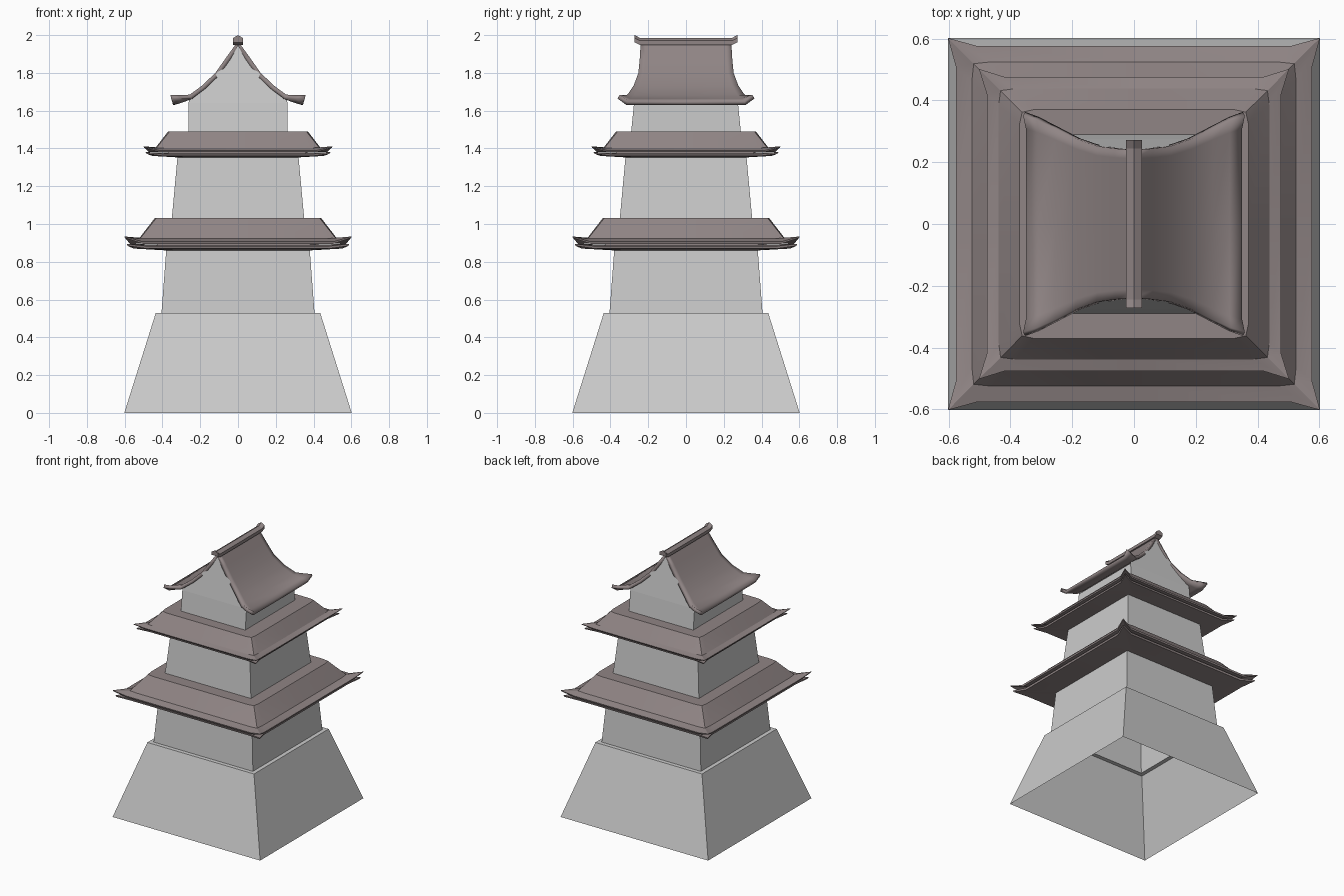
import bpy

if "Cube" in bpy.data.objects:
    bpy.data.objects.remove(bpy.data.objects["Cube"])

roof_mat = bpy.data.materials.new("roof_tile")
roof_mat.diffuse_color = (0.28, 0.235, 0.235, 1)
roof_mat.use_nodes = True
roof_mat.node_tree.nodes["Principled BSDF"].inputs["Base Color"].default_value = roof_mat.diffuse_color


def make(name, verts, faces, mat=None, smooth=True):
    me = bpy.data.meshes.new(name)
    me.from_pydata(verts, [], faces)
    me.update()
    ob = bpy.data.objects.new(name, me)
    bpy.context.collection.objects.link(ob)
    if mat:
        me.materials.append(mat)
    bpy.ops.object.select_all(action='DESELECT')
    bpy.context.view_layer.objects.active = ob
    ob.select_set(True)
    if smooth:
        bpy.ops.object.shade_smooth_by_angle(angle=0.5)
    return ob


def loft(rings):
    """Join equal-length closed rings with quads."""
    n = len(rings[0])
    verts = [p for r in rings for p in r]
    faces = [(k*n + i, k*n + (i+1) % n, (k+1)*n + (i+1) % n, (k+1)*n + i)
             for k in range(len(rings)-1) for i in range(n)]
    return verts, faces


def rect(hx, hy, z):
    return [(-hx, -hy, z), (hx, -hy, z), (hx, hy, z), (-hx, hy, z)]


def eave_ring(h, z, hc, zc):
    """Square ring whose corners have their own reach and height."""
    pts = []
    s = h * 0.88
    for cx, cy in ((1, 0), (0, 1), (-1, 0), (0, -1)):
        for a, b, zz in ((h, -s, z), (h, 0, z), (h, s, z), (hc, hc, zc)):
            pts.append((cx*a - cy*b, cy*a + cx*b, zz))
    return pts


# Stone base: open underneath, with a narrow ledge at the top
make("stone_base", *loft([rect(.435, .435, .53)[::1], rect(.405, .405, .53)]), smooth=False).name = "base_ledge"
make("stone_base", *loft([rect(.602, .602, 0), rect(.435, .435, .53)]), smooth=False)

# Tapered storeys
make("first_storey", *loft([rect(.405, .405, .53), rect(.377, .377, .90)]), smooth=False)
make("second_storey", *loft([rect(.355, .355, .98), rect(.318, .318, 1.38)]), smooth=False)


# Skirt roofs: two stacked eaves with upturned corners
def skirt_roof(name, e, top, inner, wall, k, brk, crown):
    def ring(h, dz, hc=None, dzc=None):
        return eave_ring(h, top + dz*k, hc or h, top + (dz if dzc is None else dzc)*k)
    rings = [
        ring(inner, 0),
        ring(crown, 0, crown - .008),
        ring(brk, -.11, brk - .006),
        ring(e - .026, -.125, e, -.098),
        ring(e - .03, -.137, e - .004, -.106),
        ring(wall + .05, -.135),
        ring(wall + .05, -.142),
        ring(e - .045, -.148, e - .013, -.137),
        ring(e - .049, -.162, e - .018, -.148),
        ring(wall, -.172)]
    make(name, *loft(rings), mat=roof_mat)


skirt_roof("lower_roof", .602, 1.032, .34, .376, 1.0, .525, .44)
skirt_roof("middle_roof", .502, 1.49, .255, .318, .80, .438, .37)

# Top storey with gables leaning inward under the roof
prof = [(0, 1.968, .240), (.06, 1.885, .244), (.12, 1.80, .252), (.19, 1.733, .277),
        (.255, 1.683, .310), (.31, 1.663, .336), (.35, 1.652, .350)]
make("top_storey", *loft([rect(.262, .293, 1.46), rect(.262, .275, 1.64)]), smooth=False)
outline = [(-x, z) for x, z, y in prof[4:0:-1]] + [(x, z) for x, z, y in prof[:5]]
outline = [(-.262, 1.64)] + [(x, z - .012) for x, z in outline] + [(.262, 1.64)]
for s, nm in ((-1, "front_gable"), (1, "back_gable")):
    v = [(x, s * (.275 - .045 * (z - 1.64) / .31), z) for x, z in outline]
    f = list(range(len(v)))
    make(nm, v, [f[::s]], smooth=False)

# Curved gable roof with flared, lifted eave corners
full = [(-x, z, y) for x, z, y in prof[:0:-1]] + prof
stations = (-1, -.88, 0, .88, 1)
verts = []
for x, z, y in full:
    flare = max(0, (abs(x) - .25) / .10)
    for t in stations:
        tip = flare if abs(t) == 1 else 0
        verts.append((x * (1 + .025 * tip), y * t, z + .032 * tip))
m = len(stations)
faces = [(i*m + j, (i+1)*m + j, (i+1)*m + j + 1, i*m + j + 1)
         for i in range(len(full)-1) for j in range(m-1)]
top_roof = make("top_roof", verts, faces, roof_mat)
sol = top_roof.modifiers.new("thickness", 'SOLIDIFY')
sol.thickness = .024
sol.offset = -1

# Ridge beam, tipped up at both ends
section = [(-.026, -.02), (.026, -.02), (.026, .003), (0, .018), (-.026, .003)]
rings = [[(x, y, 1.968 + z + up) for x, z in section]
         for y, up in ((-.272, .014), (-.245, 0), (.245, 0), (.272, .014))]
v, f = loft(rings)
f += [(4, 3, 2, 1, 0), (15, 16, 17, 18, 19)]
make("ridge_beam", v, [q[::-1] for q in f], roof_mat, smooth=False)

# Consistent face directions
import bmesh
for ob in bpy.data.objects:
    if ob.name in ("ridge_beam", "lower_roof", "middle_roof"):
        bm = bmesh.new()
        bm.from_mesh(ob.data)
        bmesh.ops.recalc_face_normals(bm, faces=bm.faces)
        bm.to_mesh(ob.data)
        bm.free()
